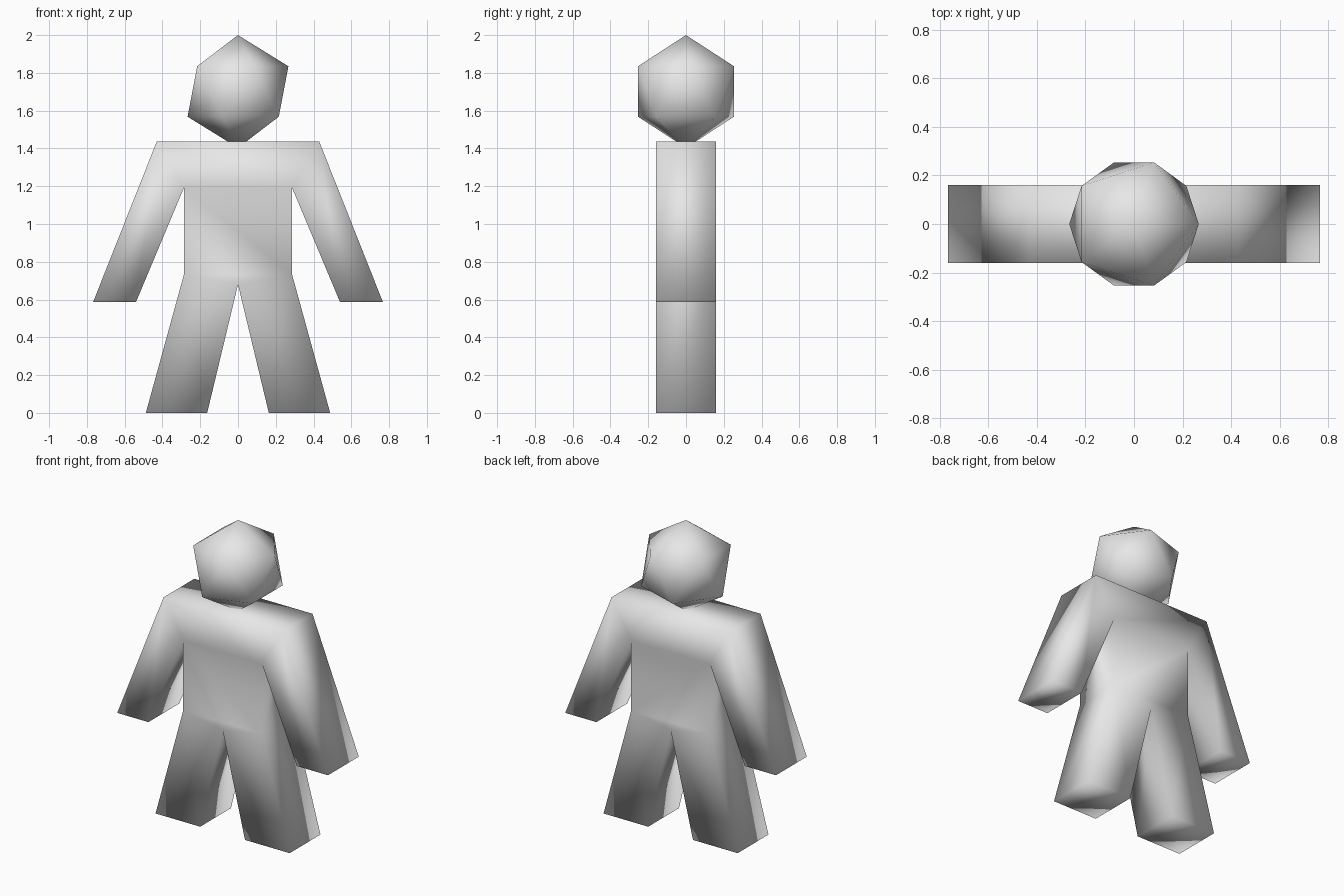
import bpy
import bmesh

cube = bpy.data.objects.get("Cube")
if cube:
    bpy.data.objects.remove(cube, do_unlink=True)

# One plain grey
grey = bpy.data.materials.new("light_grey")
grey.use_nodes = True
grey.diffuse_color = (0.8, 0.8, 0.8, 1)
grey.node_tree.nodes["Principled BSDF"].inputs["Base Color"].default_value = (0.8, 0.8, 0.8, 1)


def add_object(name, bm):
    """Turn a bmesh into a fully smooth-shaded grey object."""
    bmesh.ops.recalc_face_normals(bm, faces=bm.faces[:])
    for face in bm.faces:
        face.smooth = True
    mesh = bpy.data.meshes.new(name)
    bm.to_mesh(mesh)
    bm.free()
    mesh.materials.append(grey)
    obj = bpy.data.objects.new(name, mesh)
    bpy.context.collection.objects.link(obj)
    return obj


# Body: flat figure outline, mirrored left to right and extruded in depth
HALF_DEPTH = 0.16
outline = {
    "shoulder": (0.43, 1.437),
    "hand_outer": (0.767, 0.587),
    "hand_inner": (0.54, 0.587),
    "armpit": (0.287, 1.19),
    "hip": (0.287, 0.73),
    "foot_outer": (0.488, 0),
    "foot_inner": (0.163, 0),
}
bm = bmesh.new()
left = {k: bm.verts.new((x, -HALF_DEPTH, z)) for k, (x, z) in outline.items()}
right = {k: bm.verts.new((-x, -HALF_DEPTH, z)) for k, (x, z) in outline.items()}
crotch = bm.verts.new((0, -HALF_DEPTH, 0.68))

# Chest, belly and pelvis
for upper, lower in (("shoulder", "armpit"), ("armpit", "hip")):
    bm.faces.new((right[upper], right[lower], left[lower], left[upper]))
bm.faces.new((right["hip"], crotch, left["hip"]))

# Arms and legs
for side in (left, right):
    bm.faces.new([side[k] for k in ("shoulder", "armpit", "hand_inner", "hand_outer")])
    bm.faces.new((side["hip"], crotch, side["foot_inner"], side["foot_outer"]))

bmesh.ops.recalc_face_normals(bm, faces=bm.faces[:])
result = bmesh.ops.extrude_face_region(bm, geom=bm.faces[:], use_keep_orig=True)
for item in result["geom"]:
    if isinstance(item, bmesh.types.BMVert):
        item.co.y = HALF_DEPTH
add_object("body", bm)

# Head: twenty-sided ball resting slightly into the shoulders
bm = bmesh.new()
bmesh.ops.create_icosphere(bm, subdivisions=1, radius=0.2985)
head = add_object("head", bm)
head.location.z = 1.7015
